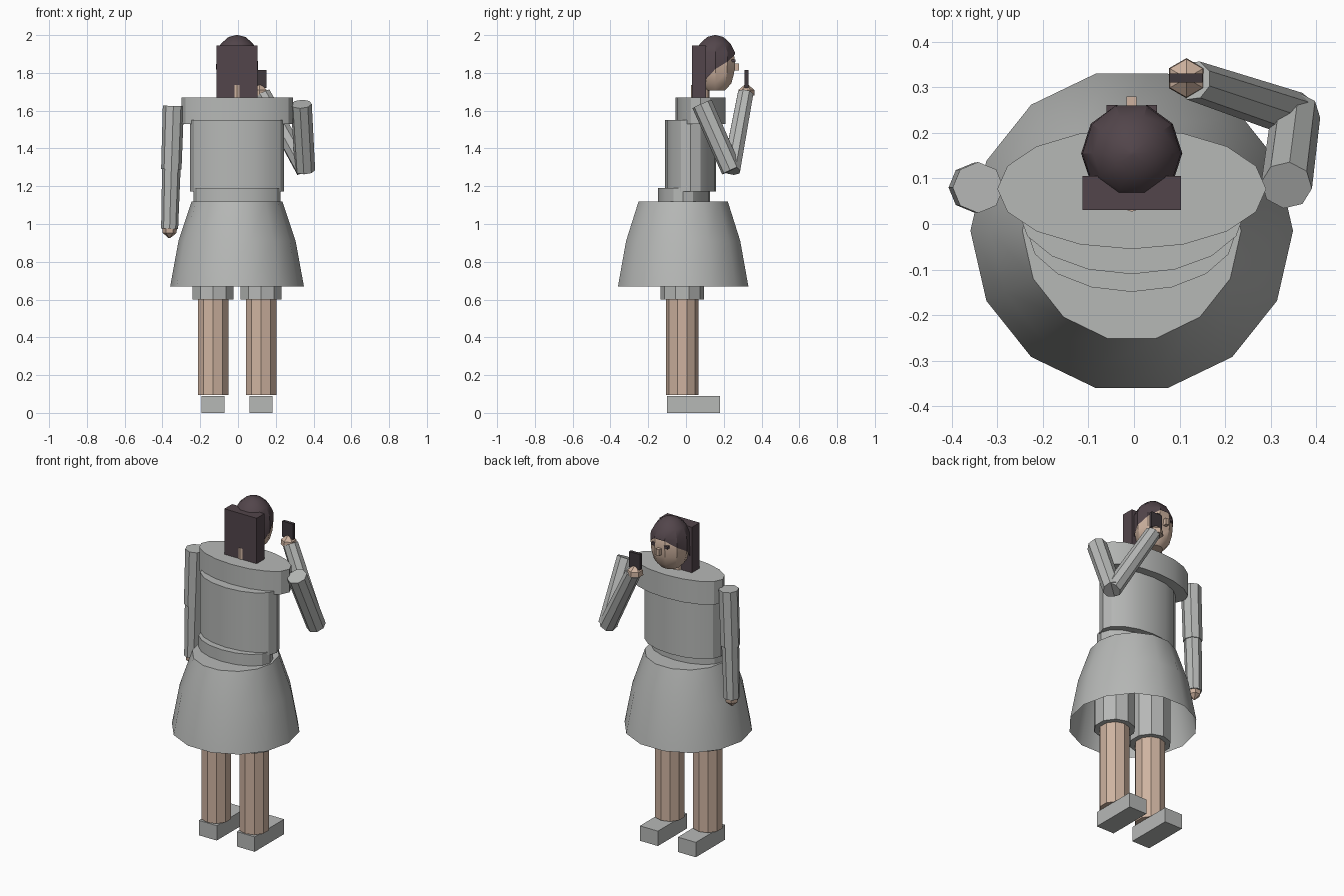
import bpy, bmesh, math
from math import sin, cos, pi, radians
from mathutils import Vector, Matrix

cube = bpy.data.objects.get("Cube")
if cube:
    bpy.data.objects.remove(cube, do_unlink=True)


def material(name, rgb):
    m = bpy.data.materials.new(name)
    m.use_nodes = True
    color = (*rgb, 1)
    m.diffuse_color = color
    m.node_tree.nodes["Principled BSDF"].inputs["Base Color"].default_value = color
    return m


cloth = material("grey_cloth", (0.47, 0.48, 0.47))
skin = material("skin", (0.62, 0.45, 0.35))
hair = material("dark_hair", (0.085, 0.06, 0.07))
phone_black = material("phone_black", (0.05, 0.04, 0.046))
CX = -0.005


def finish(name, bm, mat):
    bmesh.ops.recalc_face_normals(bm, faces=bm.faces)
    mesh = bpy.data.meshes.new(name)
    bm.to_mesh(mesh)
    bm.free()
    mesh.materials.append(mat)
    ob = bpy.data.objects.new(name, mesh)
    bpy.context.collection.objects.link(ob)
    bpy.ops.object.select_all(action='DESELECT')
    ob.select_set(True)
    bpy.context.view_layer.objects.active = ob
    bpy.ops.object.shade_smooth_by_angle(angle=radians(30))
    return ob


def box(name, lo, hi, mat):
    lo, hi = Vector(lo), Vector(hi)
    bm = bmesh.new()
    bmesh.ops.create_cube(bm, size=1, matrix=Matrix.Translation((lo + hi) / 2)
                          @ Matrix.Diagonal((*(hi - lo), 1)))
    return finish(name, bm, mat)


def limb(name, a, b, r1, r2, sides, mat):
    """Tapered prism running from point a to point b."""
    a, b = Vector(a), Vector(b)
    d = b - a
    bm = bmesh.new()
    bmesh.ops.create_cone(bm, cap_ends=True, segments=sides, radius1=r1, radius2=r2,
                          depth=d.length, matrix=Matrix.Translation((a + b) / 2)
                          @ d.to_track_quat('Z', 'Y').to_matrix().to_4x4())
    return finish(name, bm, mat)


def loft(name, center, rings, sides, mat, cap_low=True, hem=None):
    """Stack of elliptical rings (rx, ry, z), low to high; hem moves the lowest ring."""
    bm = bmesh.new()
    loops = []
    for k, (rx, ry, z) in enumerate(rings):
        loops.append([bm.verts.new((center[0] + rx * cos(2 * pi * i / sides),
                                    center[1] + ry * sin(2 * pi * i / sides),
                                    hem(i) if hem and k == 0 else z))
                      for i in range(sides)])
    for low, high in zip(loops, loops[1:]):
        for i in range(sides):
            j = (i + 1) % sides
            bm.faces.new((low[i], low[j], high[j], high[i]))
    bm.faces.new(loops[-1])
    if cap_low:
        bm.faces.new(loops[0][::-1])
    return finish(name, bm, mat)


# Skirt, open underneath
loft("skirt", (CX, -0.015), [(0.354, 0.354, 0.67), (0.31, 0.31, 0.91), (0.24, 0.242, 1.12)],
     14, cloth, cap_low=False)

# Body sections, each an elliptical drum
for name, y, rx, ry, z0, z1 in (("waist", -0.015, 0.23, 0.134, 1.1, 1.19),
                                ("torso", 0.025, 0.248, 0.135, 1.172, 1.55),
                                ("shoulders", 0.077, 0.295, 0.132, 1.53, 1.67)):
    loft(name, (CX, y), [(rx, ry, z0), (rx, ry, z1)], 16, cloth)

# Legs, shorts and shoes
for side, s in (("left", 1), ("right", -1)):
    x = CX + s * 0.127
    limb(side + "_leg", (x, -0.02, 0.095), (x, -0.02, 0.75), 0.085, 0.085, 10, skin)
    limb(side + "_short", (x, -0.02, 0.6), (x, -0.02, 1.0), 0.115, 0.115, 10, cloth)
    box(side + "_shoe", (x - 0.06, -0.1, 0), (x + 0.06, 0.18, 0.09), cloth)

# Lowered right arm
shoulder, elbow, wrist = (-0.342, 0.08, 1.625), (-0.353, 0.08, 1.29), (-0.362, 0.08, 0.975)
limb("right_upper_arm", shoulder, elbow, 0.056, 0.054, 8, cloth)
limb("right_forearm", elbow, wrist, 0.049, 0.045, 8, cloth)
limb("right_hand", (-0.362, 0.08, 0.98), (-0.363, 0.08, 0.952), 0.04, 0.036, 6, skin)
limb("right_fingers", (-0.363, 0.08, 0.952), (-0.364, 0.08, 0.925), 0.036, 0.004, 6, skin)

# Raised left arm holding a phone
shoulder, elbow, wrist = (0.335, 0.085, 1.635), (0.355, 0.24, 1.285), (0.13, 0.315, 1.69)
limb("left_upper_arm", shoulder, elbow, 0.056, 0.054, 8, cloth)
limb("left_forearm", elbow, wrist, 0.05, 0.044, 8, cloth)
limb("left_hand", (0.115, 0.32, 1.68), (0.115, 0.32, 1.71), 0.044, 0.042, 6, skin)
limb("left_fingers", (0.115, 0.32, 1.71), (0.115, 0.32, 1.742), 0.042, 0.004, 6, skin)
box("phone", (0.078, 0.311, 1.72), (0.15, 0.33, 1.815), phone_black)

# Neck and head
limb("neck", (CX, 0.076, 1.65), (CX, 0.076, 1.735), 0.049, 0.049, 10, skin)
HEAD = (CX, 0.155)
loft("head", HEAD, [(r, r, z) for r, z in ((0.055, 1.708), (0.09, 1.745), (0.105, 1.8),
                                           (0.109, 1.855), (0.104, 1.9), (0.075, 1.95))],
     10, skin)
box("nose", (CX - 0.011, 0.24, 1.812), (CX + 0.011, 0.28, 1.85), skin)
for side, s in (("left", 1), ("right", -1)):
    x = CX + s * 0.043
    box(side + "_eye", (x - 0.012, 0.24, 1.857), (x + 0.012, 0.261, 1.872), hair)


# Hair cap with a ragged fringe, plus a block of long hair behind
def hairline(i):
    facing = sin(2 * pi * i / 10)
    if facing > 0.9:
        return 1.9
    return 1.86 if facing > 0.3 else 1.82 if facing > -0.3 else 1.75


loft("hair_cap", HEAD, [(0.111, 0.111, 1.85), (0.108, 0.108, 1.912), (0.085, 0.085, 1.955),
                        (0.045, 0.045, 1.99), (0.004, 0.004, 2.0)],
     10, hair, cap_low=False, hem=hairline)
box("long_hair", (CX - 0.108, 0.031, 1.67), (CX + 0.108, 0.105, 1.945), hair)
